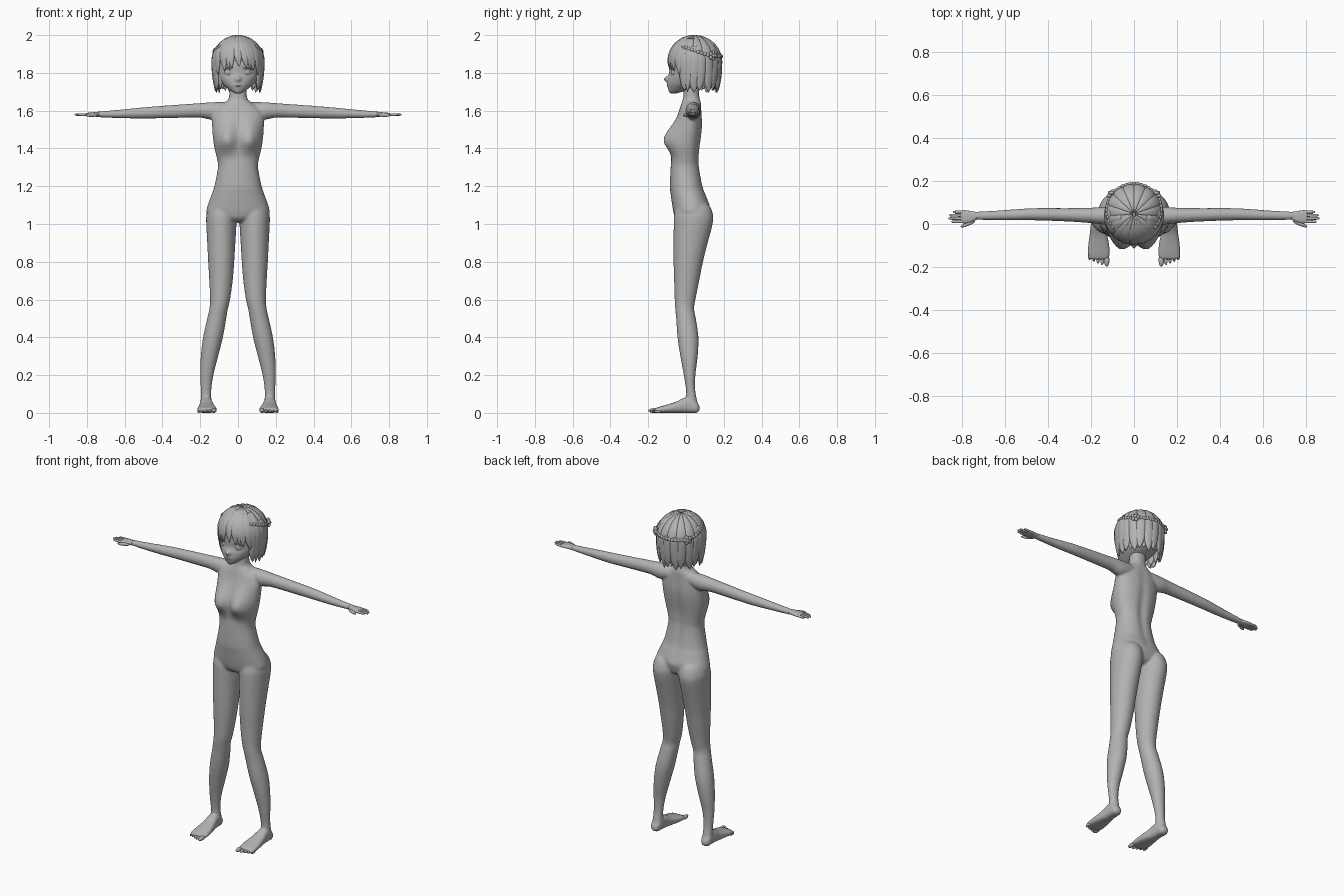
import bpy, bmesh, math
from mathutils import Matrix, Vector, Euler

grey = bpy.data.materials.new("plain grey")
grey.diffuse_color = (0.45, 0.45, 0.45, 1)


def spline(rows, n):
    """Catmull-Rom resampling of a short profile table."""
    out = []
    for i in range(len(rows) - 1):
        p = [rows[max(i - 1, 0)], rows[i], rows[i + 1], rows[min(i + 2, len(rows) - 1)]]
        for k in range(n):
            t = k / n
            out.append([0.5 * (2 * b + (c - a) * t + (2 * a - 5 * b + 4 * c - d) * t * t
                               + (3 * b - a - 3 * c + d) * t ** 3) for a, b, c, d in zip(*p)])
    return out + [list(rows[-1])]


def skin(bm, rings):
    vs = [[bm.verts.new(c) for c in r] for r in rings]
    m = len(vs[0])
    for r, q in zip(vs, vs[1:]):
        for j in range(m):
            bm.faces.new((r[j], r[(j + 1) % m], q[(j + 1) % m], q[j]))
    bm.faces.new(vs[0])
    bm.faces.new(vs[-1])


def loft(bm, axis, rows, n=5, seg=32, p=2.0, bump=None):
    """Rows: position on axis, then min/max of the two other axes."""
    rings = []
    for t, a0, a1, b0, b1 in spline(rows, n):
        ring = []
        for j in range(seg):
            th = 2 * math.pi * j / seg
            c, s = math.cos(th), math.sin(th)
            a = (a0 + a1) / 2 + (a1 - a0) / 2 * math.copysign(abs(c) ** (2 / p), c)
            b = (b0 + b1) / 2 + (b1 - b0) / 2 * math.copysign(abs(s) ** (2 / p), s)
            co = {'z': (a, b, t), 'x': (t, a, b), 'y': (a, t, b)}[axis]
            ring.append(bump(*co) if bump else co)
        rings.append(ring)
    skin(bm, rings)


def blob(bm, centre, radii, rot=(0, 0, 0)):
    m = Matrix.Translation(centre) @ Euler(rot).to_matrix().to_4x4() @ Matrix.Diagonal((*radii, 1))
    bmesh.ops.create_uvsphere(bm, u_segments=16, v_segments=10, radius=1, matrix=m)


def mirror(bm):
    new = bmesh.ops.duplicate(bm, geom=bm.verts[:] + bm.edges[:] + bm.faces[:])['geom']
    bmesh.ops.scale(bm, vec=(-1, 1, 1), verts=[g for g in new if isinstance(g, bmesh.types.BMVert)])


def finish(bm, name):
    bmesh.ops.recalc_face_normals(bm, faces=bm.faces[:])
    me = bpy.data.meshes.new(name)
    bm.to_mesh(me)
    bm.free()
    me.materials.append(grey)
    me.polygons.foreach_set("use_smooth", [True] * len(me.polygons))
    ob = bpy.data.objects.new(name, me)
    bpy.context.collection.objects.link(ob)
    return ob


def gauss(d, s):
    return math.exp(-(d / s) ** 2)


# Body: limbs on one side, mirrored, then torso, all fused into one smooth skin
bm = bmesh.new()
loft(bm, 'z', [(1.13, .05, .12, 0, .07), (1.1, .018, .15, -.045, .122), (1.05, .006, .167, -.062, .143),
               (1.0, .008, .168, -.065, .141), (.9, .014, .163, -.066, .115), (.8, .02, .158, -.066, .09),
               (.7, .028, .152, -.063, .07), (.6, .042, .148, -.06, .05), (.55, .054, .152, -.057, .043),
               (.5, .062, .163, -.052, .052), (.4, .08, .185, -.045, .066), (.3, .105, .197, -.03, .062),
               (.2, .13, .2, -.012, .05), (.12, .141, .197, 0, .049), (.06, .14, .198, 0, .06)])
# foot
loft(bm, 'y', [(.072, .155, .185, .012, .035), (.055, .142, .198, 0, .06), (.02, .137, .2, 0, .08),
               (-.01, .134, .202, 0, .08), (-.05, .125, .207, 0, .06), (-.1, .115, .214, 0, .044),
               (-.14, .113, .216, 0, .033), (-.165, .118, .212, .003, .024)], p=2.6)
# arm
loft(bm, 'x', [(.04, .005, .075, 1.575, 1.645), (.13, -.003, .08, 1.552, 1.645), (.2, .004, .076, 1.563, 1.64),
               (.3, .011, .074, 1.562, 1.633), (.46, .017, .074, 1.559, 1.621), (.55, .017, .069, 1.559, 1.613),
               (.65, .018, .062, 1.561, 1.603), (.755, .019, .057, 1.566, 1.594)])
mirror(bm)


def chest(x, y, z):
    if y < 0.02:
        m = gauss(abs(x) - .062, .058) * gauss(z - 1.445, .062 if z < 1.445 else .085)
        y -= .054 * m * min(1, (.02 - y) / .06)
    elif z > 1.1:
        y -= .01 * gauss(x, .025) * gauss(z - 1.35, .22)
    return x, y, z


loft(bm, 'z', [(1.01, -.05, .05, -.03, .06), (1.03, -.135, .135, -.055, .105), (1.06, -.166, .166, -.066, .12),
               (1.1, -.16, .16, -.073, .125), (1.15, -.142, .142, -.08, .108), (1.2, -.125, .125, -.085, .09),
               (1.3, -.106, .106, -.081, .073), (1.35, -.112, .112, -.076, .071), (1.4, -.124, .124, -.074, .074),
               (1.46, -.133, .133, -.07, .082), (1.52, -.137, .137, -.058, .087), (1.57, -.137, .137, -.044, .085),
               (1.61, -.118, .118, -.033, .082), (1.64, -.077, .077, -.024, .08), (1.66, -.052, .052, -.017, .075),
               (1.69, -.046, .046, -.013, .07), (1.77, -.045, .045, -.012, .07)], p=2.2, seg=64, bump=chest)
body = finish(bm, "body")
mod = body.modifiers.new("fuse", 'REMESH')
mod.mode, mod.voxel_size, mod.use_smooth_shade = 'VOXEL', 0.006, True
mod = body.modifiers.new("soften", 'SMOOTH')
mod.factor, mod.iterations = 0.5, 6

# Hands: palm, four fingers and a thumb
bm = bmesh.new()
loft(bm, 'x', [(.735, .02, .056, 1.567, 1.594), (.76, .008, .06, 1.568, 1.592), (.785, .003, .064, 1.569, 1.59),
               (.8, .004, .063, 1.571, 1.588), (.808, .012, .055, 1.575, 1.585)], n=3, p=2.4)
for y, end in ((.011, .852), (.026, .866), (.041, .862), (.056, .845)):
    loft(bm, 'x', [(x, y - r, y + r, 1.579 - r, 1.579 + r) for x, r in
                   ((.785, .007), (.82, .0072), (end - .012, .006), (end - .003, .004), (end, .001))], n=3, seg=12)
blob(bm, (.775, .0, 1.576), (.036, .009, .009), (0, 0, -.38))
mirror(bm)
finish(bm, "hands")

# Toes
bm = bmesh.new()
for i in range(5):
    r = .0125 if i == 0 else .0095 - .0005 * i
    blob(bm, (.127 + .0195 * i + (.002 if i else 0), -.17 + .0055 * i, r), (r, .029 - .002 * i, r))
mirror(bm)
finish(bm, "toes")


# Head with a small nose and shallow eye hollows
def face(x, y, z):
    if y < 0:
        y -= .022 * gauss(x, .013) * gauss(z - 1.768, .016)
        y += .006 * gauss(abs(x) - .05, .025) * gauss(z - 1.805, .025)
        y -= .004 * gauss(x, .02) * gauss(z - 1.735, .01)
    return x, y, z


bm = bmesh.new()
loft(bm, 'z', [(1.69, -.01, .01, -.08, -.055), (1.7, -.03, .03, -.089, -.02), (1.715, -.052, .052, -.094, .03),
               (1.74, -.082, .082, -.097, .09), (1.77, -.105, .105, -.094, .135), (1.8, -.117, .117, -.089, .155),
               (1.85, -.124, .124, -.088, .172), (1.9, -.118, .118, -.077, .168), (1.94, -.096, .096, -.052, .145),
               (1.97, -.06, .06, -.015, .107), (1.985, -.015, .015, .03, .06)], seg=64, bump=face)
finish(bm, "head")

# Eyes with lashes and brows, and the mouth
bm = bmesh.new()
blob(bm, (.052, -.068, 1.803), (.023, .007, .021), (0, 0, .4))
blob(bm, (.05, -.0735, 1.803), (.012, .005, .016), (0, 0, .4))
blob(bm, (.053, -.073, 1.824), (.028, .006, .004), (0, .12, .42))
blob(bm, (.052, -.074, 1.845), (.024, .004, .002), (0, .1, .4))
mirror(bm)
finish(bm, "eyes")
bm = bmesh.new()
for z in (1.731, 1.737):
    blob(bm, (0, -.097, z), (.014, .005, .0028))
finish(bm, "mouth")


# Hair: locks laid on a dome (u < 1) and a hanging skirt (u > 1); az 0 is the front
def hair_point(az, u, off):
    a = math.radians(az)
    if u < 1:
        f, z = math.sin(u * math.pi / 2), 1.86 + (.132 + off) * math.cos(u * math.pi / 2)
    else:
        f, z = 1 - .12 * (u - 1) ** 2, 1.86 - .17 * (u - 1)
    return Vector(((.132 + off) * f * math.sin(a), .047 - (.138 + off) * f * math.cos(a), z))


def lock(bm, az0, az1, u0, u1, half, off, thick, point=4):
    rings = []
    for i in range(19):
        t = i / 18
        w = max(1 - t ** point, .03)
        az, u = az0 + (az1 - az0) * t ** 1.3, u0 + (u1 - u0) * t
        rings.append([hair_point(az + half * w * math.cos(k * math.pi / 6), u,
                                 off + thick * (.3 + .7 * w) * math.sin(k * math.pi / 6)) for k in range(12)])
    skin(bm, rings)


bm = bmesh.new()
for i in range(10):                                   # crown, behind the fringe
    az = 72 + i * 24
    lock(bm, az, az, .03, 1.02, 16, -.001, .009, 9)
finish(bm, "crown_hair")

bm = bmesh.new()
for i in range(13):                                   # hanging bob, two layers
    az = 66 + i * 19
    lock(bm, az, az + (3 if i % 2 else -3), .8, 1.9 + .07 * (i % 2), 13, -.003, .01, 6)
    lock(bm, az + 9, az + 9, .85, 1.86, 13, -.013, .009, 6)
finish(bm, "back_hair")

bm = bmesh.new()
for az0, az1, u1, half in ((-62, -52, 1.42, 13), (-42, -32, 1.3, 13), (-24, -14, 1.2, 12), (-6, 3, 1.16, 12),
                           (10, 20, 1.2, 12), (28, 38, 1.28, 13), (46, 54, 1.42, 13), (-30, -20, 1.28, 6),
                           (20, 30, 1.27, 6)):
    lock(bm, az0, az1, .05, u1, half + 3, .002, .008, 3)
for s in (-1, 1):                                     # side locks framing the face
    lock(bm, 62 * s, 64 * s, .3, 1.75, 11, .0, .008, 4)
    lock(bm, 76 * s, 72 * s, .3, 1.95, 12, .001, .008, 4)
    lock(bm, 90 * s, 86 * s, .6, 1.92, 12, .001, .008, 4)
finish(bm, "fringe")

# Braid around the back with a knot on each side
bm = bmesh.new()
for i in range(17):
    az = 60 + i * 7.5
    u = .62 + .25 * min(1, i / 9)
    blob(bm, hair_point(az, u, .006), (.012, .008, .009), (0, .5 * (-1) ** i, math.radians(az)))
knot = hair_point(130, .86, .012)
turn = Euler((0, 0, math.radians(130))).to_matrix()
blob(bm, knot + turn @ Vector((0, -.006, 0)), (.01, .01, .01))
for k in range(5):
    a = 2 * math.pi * k / 5
    blob(bm, knot + turn @ Vector((.015 * math.cos(a), 0, .015 * math.sin(a))), (.012, .009, .012))
mirror(bm)
finish(bm, "braid")
